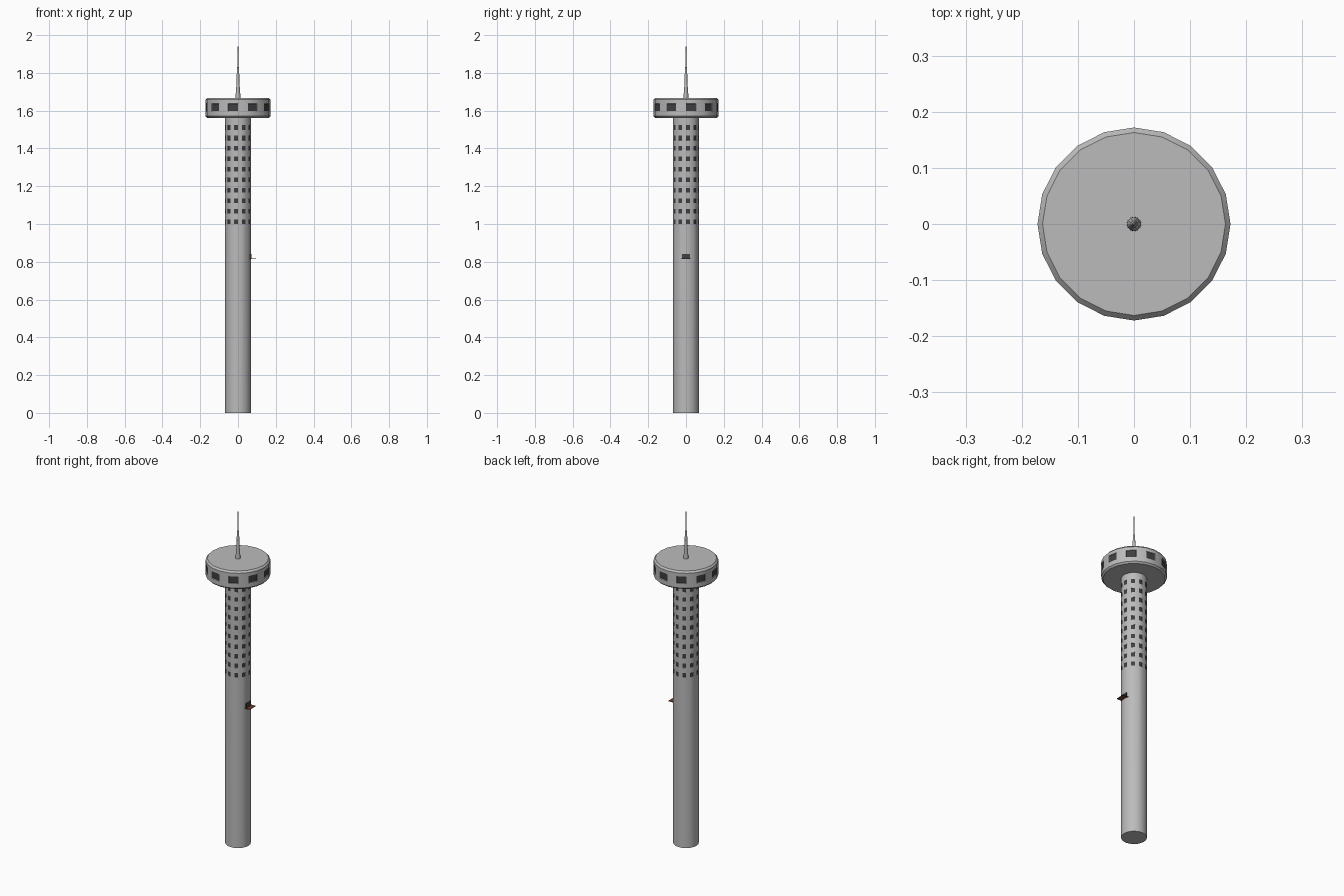
import bpy, bmesh
from math import cos, sin, tau

if "Cube" in bpy.data.objects:
    bpy.data.objects.remove(bpy.data.objects["Cube"])


def material(name, rgb):
    m = bpy.data.materials.new(name)
    m.diffuse_color = (*rgb, 1)
    m.use_nodes = True
    m.node_tree.nodes["Principled BSDF"].inputs["Base Color"].default_value = m.diffuse_color
    return m


grey = material("concrete", (0.5, 0.5, 0.5))
dark = material("dark_glass", (0.05, 0.05, 0.055))
rust = material("rust_brown", (0.16, 0.05, 0.02))


def finish(name, bm, mats, smooth=True):
    bmesh.ops.recalc_face_normals(bm, faces=bm.faces)
    me = bpy.data.meshes.new(name)
    bm.to_mesh(me)
    bm.free()
    ob = bpy.data.objects.new(name, me)
    bpy.context.collection.objects.link(ob)
    for m in mats:
        me.materials.append(m)
    if smooth:
        bpy.ops.object.select_all(action='DESELECT')
        ob.select_set(True)
        bpy.context.view_layer.objects.active = ob
        bpy.ops.object.shade_smooth_by_angle(angle=0.5)
    return ob


def lathe(name, profile, sides, window_bands=(), inset=0.001, depth=0.002):
    """Closed turned body; every second face of a window band becomes a dark recess."""
    bm = bmesh.new()
    rings = [[bm.verts.new((r * cos(tau * k / sides), r * sin(tau * k / sides), z))
              for k in range(sides)] for r, z in profile]
    windows = []
    for i, (a, b) in enumerate(zip(rings, rings[1:])):
        for k in range(sides):
            n = (k + 1) % sides
            f = bm.faces.new((a[k], a[n], b[n], b[k]))
            if i in window_bands and k % 2 == 0:
                windows.append(f)
    bm.faces.new(rings[0][::-1])
    bm.faces.new(rings[-1])
    bm.normal_update()
    if windows:
        bmesh.ops.inset_individual(bm, faces=windows, thickness=inset, depth=-depth)
        for f in windows:
            f.material_index = 1
    return finish(name, bm, [grey, dark])


# shaft with ten rows of windows in its upper third
R = 0.068
profile, bands = [(R, 0)], []
for row in range(10):
    z = 1.0 + row * 0.0554
    bands.append(len(profile))
    profile += [(R, z), (R, z + 0.025)]
profile.append((R, 1.565))
lathe("tower_shaft", profile, 20, bands, 0.0005, 0.001)

# observation deck with chamfered rims and a window ring
lathe("observation_deck",
      [(0.163, 1.562), (0.172, 1.571), (0.172, 1.597), (0.172, 1.638),
       (0.172, 1.658), (0.163, 1.668)], 20, [2], 0.002, 0.003)

# stepped antenna
lathe("antenna",
      [(0.013, 1.665), (0.012, 1.69), (0.008, 1.74), (0.006, 1.82),
       (0.004, 1.83), (0.003, 1.91), (0.0015, 1.92), (0.0008, 2.0)], 12)


def box(name, lo, hi, mat):
    bm = bmesh.new()
    bmesh.ops.create_cube(bm, size=1)
    for v in bm.verts:
        v.co = [(l + h) / 2 + c * (h - l) for l, h, c in zip(lo, hi, v.co)]
    return finish(name, bm, [mat], False)


# little doorway and ledge on the right side
box("doorway", (0.06, -0.021, 0.815), (0.071, 0.021, 0.842), dark)
box("ledge", (0.06, -0.027, 0.814), (0.095, 0.027, 0.817), rust)
